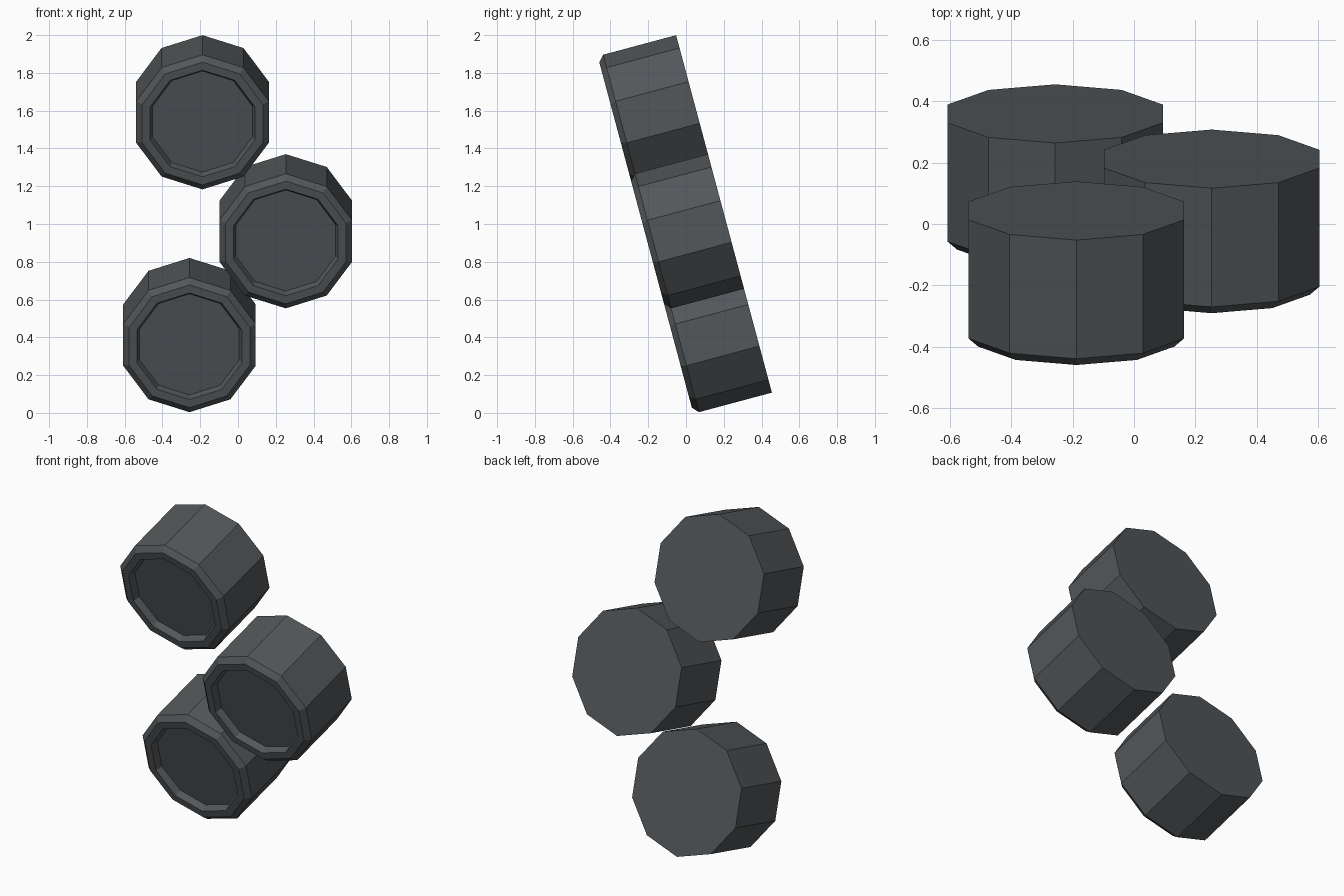
import bpy, bmesh, math
from mathutils import Matrix, Vector

cube = bpy.data.objects.get("Cube")
if cube:
    bpy.data.objects.remove(cube, do_unlink=True)

SIDES = 10
TILT = Matrix.Rotation(math.radians(105), 4, 'X')  # drum axis faces front, leaning forward

dark_grey = bpy.data.materials.new("dark_grey")
dark_grey.use_nodes = True
colour = (0.085, 0.095, 0.10, 1)
dark_grey.diffuse_color = colour
dark_grey.node_tree.nodes["Principled BSDF"].inputs["Base Color"].default_value = colour

# Radius and axial position: back edge, chamfer, rim, recess floor
PROFILE = [(0.369, -0.467), (0.369, -0.067), (0.336, -0.037), (0.292, -0.037), (0.277, -0.077)]


def drum(name, x, up):
    bm = bmesh.new()
    rings = []
    for radius, depth in PROFILE:
        ring = []
        for i in range(SIDES):
            a = math.pi / 2 + math.tau * i / SIDES
            ring.append(bm.verts.new((radius * math.cos(a), radius * math.sin(a), depth)))
        rings.append(ring)
    for low, high in zip(rings, rings[1:]):
        for i in range(SIDES):
            j = (i + 1) % SIDES
            bm.faces.new((low[i], low[j], high[j], high[i]))
    bm.faces.new(rings[0][::-1])  # flat back
    bm.faces.new(rings[-1])       # recess floor
    mesh = bpy.data.meshes.new(name)
    bm.to_mesh(mesh)
    bm.free()
    mesh.materials.append(dark_grey)
    obj = bpy.data.objects.new(name, mesh)
    obj.matrix_world = TILT @ Matrix.Translation(Vector((x, up, 0)))
    bpy.context.collection.objects.link(obj)


# Three staggered drums in one leaning plane
drum("top_drum", -0.188, 1.576)
drum("middle_drum", 0.253, 0.924)
drum("bottom_drum", -0.257, 0.355)
